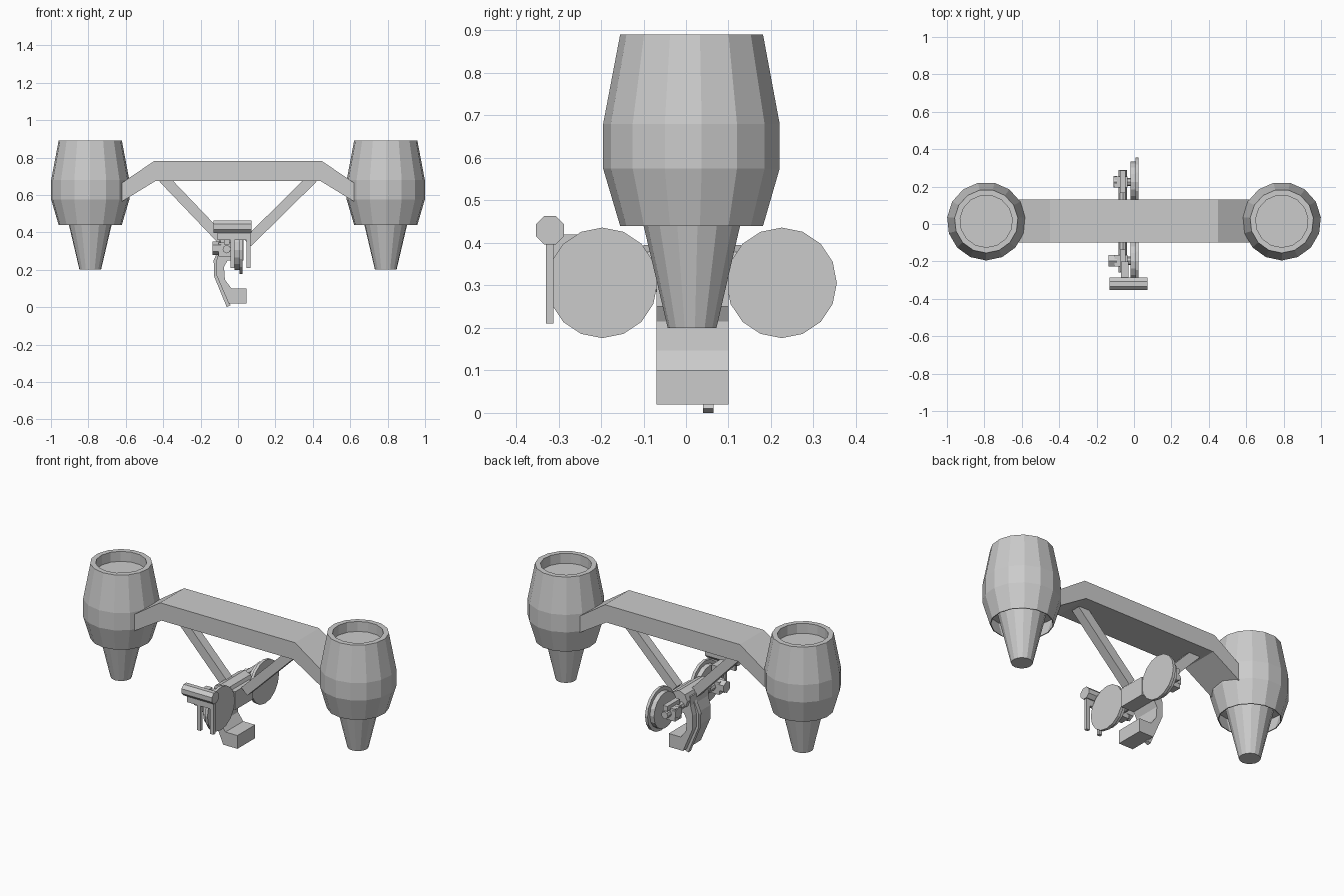
import bpy, bmesh, math
from mathutils import Vector

if "Cube" in bpy.data.objects:
    bpy.data.objects.remove(bpy.data.objects["Cube"], do_unlink=True)

grey = bpy.data.materials.new("plain_grey")
grey.use_nodes = True
colour = (0.6, 0.6, 0.6, 1)
grey.diffuse_color = colour
grey.node_tree.nodes["Principled BSDF"].inputs["Base Color"].default_value = colour

YC = 0.015  # middle of the main beam in depth


def finish(name, bm):
    bmesh.ops.recalc_face_normals(bm, faces=bm.faces)
    mesh = bpy.data.meshes.new(name)
    bm.to_mesh(mesh)
    bm.free()
    mesh.materials.append(grey)
    obj = bpy.data.objects.new(name, mesh)
    bpy.context.collection.objects.link(obj)
    return obj


def prism(name, profile, y0, y1):
    """Extrude an x-z outline along y."""
    bm = bmesh.new()
    face = bm.faces.new([bm.verts.new((x, y0, z)) for x, z in profile])
    new = bmesh.ops.extrude_face_region(bm, geom=[face])["geom"]
    verts = [v for v in new if isinstance(v, bmesh.types.BMVert)]
    bmesh.ops.translate(bm, verts=verts, vec=(0, y1 - y0, 0))
    return finish(name, bm)


def box(name, x, y, z):
    return prism(name, [(x[0], z[0]), (x[1], z[0]), (x[1], z[1]), (x[0], z[1])], *y)


def rod(name, a, b, radius, sides=8, turn=0.0):
    """Straight bar with a regular cross-section from a to b."""
    a, b = Vector(a), Vector(b)
    axis = b - a
    side = axis.cross(Vector((0, 1, 0)))
    if side.length < 1e-5:
        side = Vector((1, 0, 0))
    side.normalize()
    up = axis.cross(side).normalized()
    bm = bmesh.new()
    rings = []
    for p in (a, b):
        ring = []
        for i in range(sides):
            t = turn + math.tau * i / sides
            ring.append(bm.verts.new(p + radius * (side * math.cos(t) + up * math.sin(t))))
        rings.append(ring)
        bm.faces.new(ring)
    for i in range(sides):
        j = (i + 1) % sides
        bm.faces.new((rings[0][i], rings[0][j], rings[1][j], rings[1][i]))
    return finish(name, bm)


def lathe(name, profile, centre, sides, turn):
    """Spin a radius-height profile; the ends are capped."""
    bm = bmesh.new()
    rings = []
    for r, z in profile:
        angles = [turn + math.tau * i / sides for i in range(sides)]
        rings.append([bm.verts.new((centre[0] + r * math.cos(t),
                                    centre[1] + r * math.sin(t), z)) for t in angles])
    for low, high in zip(rings, rings[1:]):
        for i in range(sides):
            j = (i + 1) % sides
            bm.faces.new((low[i], low[j], high[j], high[i]))
    bm.faces.new(rings[0])
    bm.faces.new(rings[-1])
    return finish(name, bm)


# Engine pods: recessed top, barrel, hollow skirt and tapering nozzle
pod_profile = [(0.14, 0.83), (0.14, 0.89), (0.17, 0.89), (0.21, 0.68), (0.21, 0.575),
               (0.17, 0.44), (0.165, 0.44), (0.192, 0.53), (0.136, 0.53), (0.058, 0.2)]
for side, word in ((-1, "right"), (1, "left")):
    lathe(word + "_pod", pod_profile, (side * 0.79, YC), 15, math.radians(6))

# Main beam with drooping ends
half = [(0.45, 0.78), (0.62, 0.665), (0.62, 0.565), (0.44, 0.675)]
prism("main_beam", half + [(-x, z) for x, z in reversed(half)], -0.1, 0.13)

# Diagonal struts
for word, top, foot in (("right", -0.4, -0.07), ("left", 0.4, 0.05)):
    rod(word + "_strut", (top, YC, 0.69), (foot, YC, 0.345), 0.039, 4, math.pi / 4)

# Central frame, hooked lower arm with its foot block, and outer rib
box("central_frame", (-0.1, 0.03), (-0.07, 0.1), (0.25, 0.36))
prism("hook_arm", [(-0.09, 0.34), (-0.115, 0.25), (-0.115, 0.17), (-0.05, 0.02),
                   (0.045, 0.02), (0.045, 0.1), (-0.035, 0.1), (-0.07, 0.147),
                   (-0.075, 0.215), (-0.05, 0.26), (-0.03, 0.34)], -0.07, 0.1)
prism("hook_rib", [(-0.1, 0.32), (-0.13, 0.25), (-0.128, 0.165), (-0.06, 0.0),
                   (-0.04, 0.01), (-0.1, 0.17), (-0.1, 0.25)], 0.04, 0.065)

# Shafts running front to back
rod("main_shaft", (-0.06, -0.26, 0.31), (-0.06, 0.29, 0.31), 0.022)
rod("shaft_hub", (-0.045, -0.1, 0.34), (-0.045, 0.13, 0.34), 0.055)

# Wheels with stepped hubs, axles and bearing blocks
for word, y in (("front", -0.197), ("rear", 0.225)):
    def along(name, x0, x1, r, sides):
        rod(word + name, (x0, y, 0.306), (x1, y, 0.306), r, sides)
    along("_wheel", 0.008, 0.025, 0.13, 16)
    along("_wheel_inner", -0.02, 0.008, 0.108, 16)
    along("_axle", -0.11, -0.02, 0.022, 8)
    box(word + "_bearing", (-0.105, -0.035), (y - 0.03, y + 0.03), (0.27, 0.345))
    rod(word + "_axle_cap", (-0.135 if y < 0 else -0.11, y, 0.315),
        (-0.09, y, 0.315), 0.036, 6)
    box(word + "_link", (-0.075, -0.045), (y - 0.06, y + 0.06), (0.335, 0.365))

# Front crossbar with carrying arm and hanging posts
rod("crossbar", (-0.13, -0.32, 0.43), (0.073, -0.32, 0.43), 0.036, 8, math.pi / 8)
box("crossbar_plate", (-0.11, 0.067), (-0.33, -0.312), (0.36, 0.42))
for word, x in (("left", 0.056), ("middle", -0.03)):
    box(word + "_post", (x - 0.011, x + 0.011), (-0.33, -0.312), (0.21, 0.37))
box("crossbar_arm", (-0.07, -0.03), (-0.32, -0.2), (0.36, 0.42))
